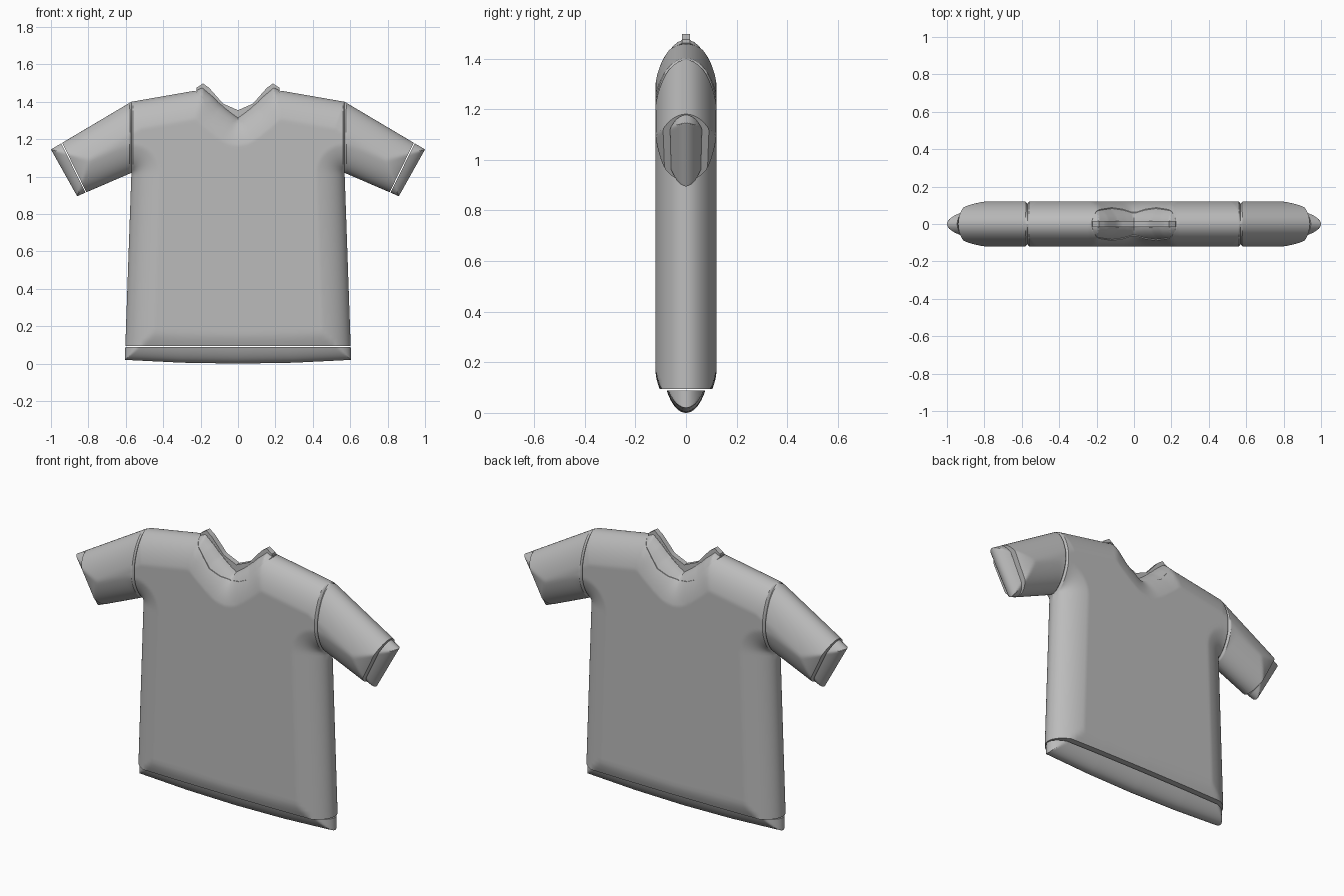
import bpy, bmesh, math
from mathutils import Vector

if "Cube" in bpy.data.objects:
    bpy.data.objects.remove(bpy.data.objects["Cube"])

fabric = bpy.data.materials.new("grey fabric")
fabric.diffuse_color = (0.5, 0.5, 0.5, 1)
fabric.use_nodes = True
fabric.node_tree.nodes["Principled BSDF"].inputs["Base Color"].default_value = fabric.diffuse_color

# Right half of the silhouette, as (x, z)
NECK = [(0, 1.285), (0.06, 1.30), (0.12, 1.33), (0.17, 1.395), (0.225, 1.46)]
COLLAR = [(0, 1.315), (0.04, 1.345), (0.09, 1.385), (0.135, 1.43), (0.19, 1.475)]
SHOULDER, CUFF_TOP = (0.57, 1.40), (1.0, 1.145)
ARMPIT, CUFF_BOTTOM = (0.57, 1.02), (0.86, 0.895)
HEM = [(0, 0), (0.3, 0.005), (0.605, 0.02)]
OUTLINE = [Vector(p) for p in COLLAR + [NECK[-1], SHOULDER, CUFF_TOP,
           CUFF_BOTTOM, ARMPIT] + HEM[::-1]]

HALF_THICK, ROUND, MAX_ANGLE = 0.12, 0.15, math.radians(72)


def edge_distance(x, z):
    p, best = Vector((abs(x), z)), 9.0
    for a, b in zip(OUTLINE, OUTLINE[1:]):
        e = b - a
        t = min(1, max(0, (p - a).dot(e) / e.length_squared))
        best = min(best, (p - a - e * t).length)
    return best


def puff(x, z):
    """Half thickness, rounded towards the silhouette."""
    k = min(1, edge_distance(x, z) / ROUND)
    angle = math.acos(1 - (1 - math.cos(MAX_ANGLE)) * k)
    h = HALF_THICK * math.sin(angle) / math.sin(MAX_ANGLE)
    if z > ARMPIT[1] - 0.02:                      # stitched shoulder seam
        h -= 0.012 * max(0, 1 - abs(abs(x) - 0.57) / 0.009)
    return max(0, h)


def mix(a, b, t):
    return tuple(p + (q - p) * t for p, q in zip(a, b))


def along(points, t):
    f = t * (len(points) - 1)
    i = min(int(f), len(points) - 2)
    return mix(points[i], points[i + 1], f - i)


def height_at(points, x):
    for a, b in zip(points, points[1:]):
        if x <= b[0] + 1e-6:
            return a[1] + (b[1] - a[1]) * (x - a[0]) / (b[0] - a[0])
    return points[-1][1]


def patch(name, us, vs, place, thick):
    """Closed cushion: front and back grids joined by walls."""
    bm = bmesh.new()
    sides = [[], []]
    for u in us:
        cols = [[], []]
        for v in vs:
            x, z = place(u, v)
            h = thick(x, z)
            for c, s in zip(cols, (-1, 1)):
                c.append(bm.verts.new((x, s * h, z)))
        sides[0].append(cols[0])
        sides[1].append(cols[1])
    nu, nv = len(us), len(vs)
    for g in sides:
        for i in range(nu - 1):
            for j in range(nv - 1):
                bm.faces.new((g[i][j], g[i + 1][j], g[i + 1][j + 1], g[i][j + 1]))
    rim = ([(i, 0) for i in range(nu)] + [(nu - 1, j) for j in range(1, nv)]
           + [(i, nv - 1) for i in range(nu - 2, -1, -1)]
           + [(0, j) for j in range(nv - 2, 0, -1)])
    f, b = sides
    for (i, j), (k, l) in zip(rim, rim[1:] + rim[:1]):
        bm.faces.new((f[i][j], f[k][l], b[k][l], b[i][j]))
    bmesh.ops.remove_doubles(bm, verts=bm.verts, dist=0.00005)
    bmesh.ops.recalc_face_normals(bm, faces=bm.faces)
    me = bpy.data.meshes.new(name)
    bm.to_mesh(me)
    bm.free()
    me.materials.append(fabric)
    ob = bpy.data.objects.new(name, me)
    bpy.context.collection.objects.link(ob)
    return ob


def steps(n):
    return [i / n for i in range(n + 1)]


def eased(n):                                     # denser at both ends
    return [0.5 - 0.5 * math.cos(math.pi * t) for t in steps(n)]


def half_width(z):
    return 0.57 + 0.035 * max(0, ARMPIT[1] - z)


# Torso
across = [math.sin(math.pi / 2 * k / 60) for k in range(-60, 61)]
TOP = NECK + [SHOULDER]
SEAM_Z = 0.095


def torso(s, t):
    z = SEAM_Z + (height_at(TOP, abs(s) * 0.57) - SEAM_Z) * t
    return s * half_width(z), z


patch("torso", across, [math.sin(math.pi / 2 * t) for t in steps(90)], torso, puff)


# Bottom hem band
def hem(s, t):
    low = height_at(HEM, abs(s) * 0.605)
    z = low + (SEAM_Z - 0.006 - low) * t
    return s * (0.605 - 0.035 * max(0, z - 0.02)), z


patch("bottom_hem", across, [t * t for t in steps(12)], hem,
      lambda x, z: puff(x, z) * 0.75)

# Sleeves, cuffs and collar, one per side
for side, word in ((1, "right"), (-1, "left")):
    def arm(start, end):
        def place(u, v):
            low = mix(ARMPIT, CUFF_BOTTOM, start[0] + (end[0] - start[0]) * u)
            high = mix(SHOULDER, CUFF_TOP, start[1] + (end[1] - start[1]) * u)
            x, z = mix(low, high, v)
            return side * x, z
        return place

    def band(lower, upper):
        def place(u, v):
            x, z = mix(along(lower, u), along(upper, u), v)
            return side * x, z
        return place

    patch(word + "_sleeve", eased(40), eased(36), arm((0, 0), (0.83, 0.86)), puff)
    patch(word + "_cuff", eased(12), eased(36), arm((0.845, 0.873), (1, 1)),
          lambda x, z: puff(x, z) * 0.72)
    patch(word + "_collar", steps(32), [1 - (1 - t) ** 2 for t in steps(10)],
          band(NECK, COLLAR), lambda x, z: max(0.016, puff(x, z) * 0.94))
    # Thin upright lining inside the neck opening
    patch(word + "_neck_lining", steps(16), steps(2),
          band([(0, 1.30), (0.08, 1.36), (0.15, 1.42), (0.19, 1.45), (0.222, 1.458)],
               [(0, 1.355), (0.08, 1.39), (0.155, 1.475), (0.187, 1.498), (0.222, 1.475)]),
          lambda x, z: 0.015)

# Smooth shading with crisp seams
bpy.ops.object.select_all(action='DESELECT')
for ob in bpy.context.collection.objects:
    ob.select_set(True)
    bpy.context.view_layer.objects.active = ob
bpy.ops.object.shade_smooth_by_angle(angle=math.radians(30))
